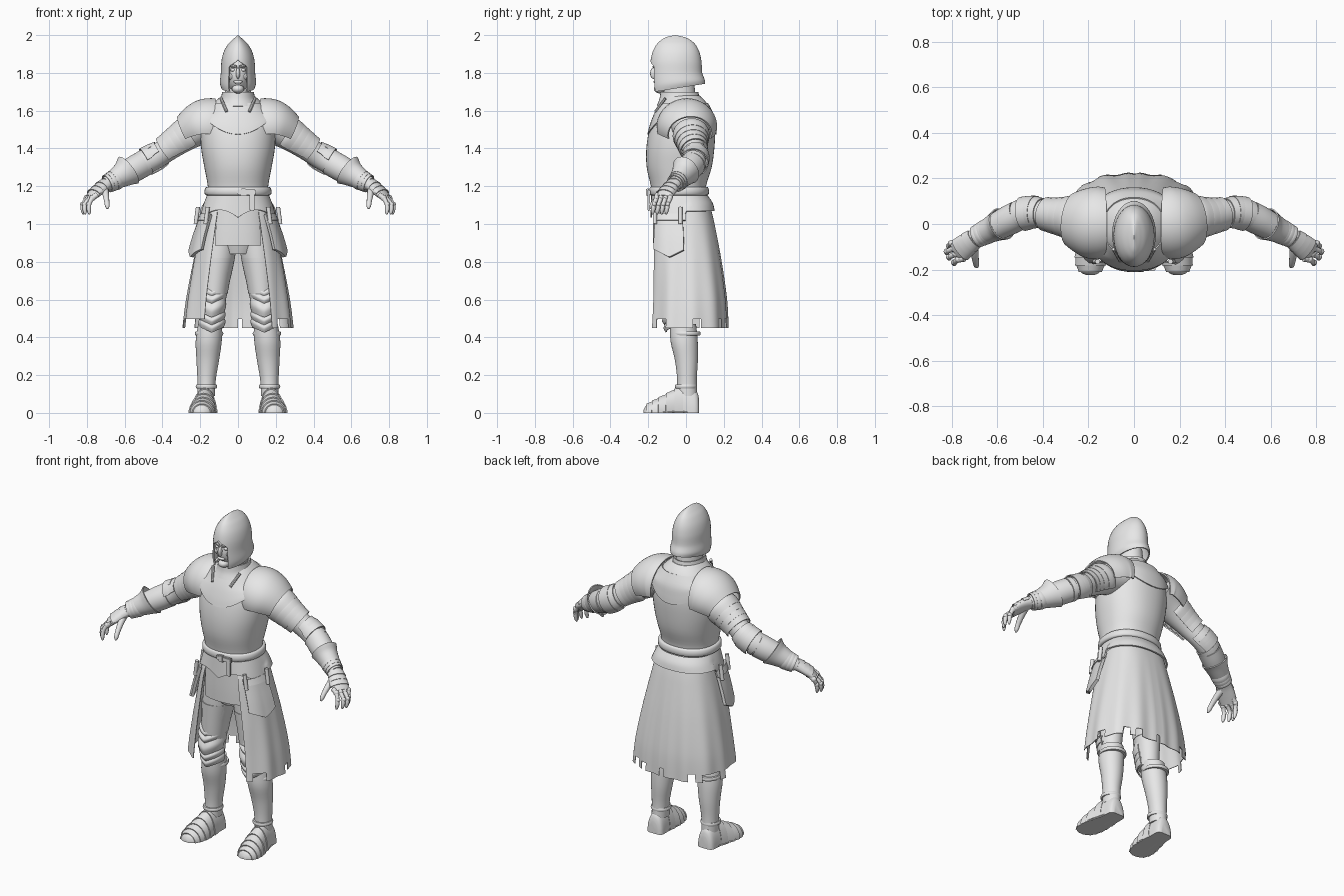
import bpy, bmesh, random
from math import sin, cos, pi, radians, atan2, floor
from mathutils import Vector

cube = bpy.data.objects.get("Cube")
if cube:
    bpy.data.objects.remove(cube)

steel = bpy.data.materials.new("light_grey")
steel.use_nodes = True
steel.diffuse_color = (0.8, 0.8, 0.8, 1)
steel.node_tree.nodes["Principled BSDF"].inputs["Base Color"].default_value = (0.8, 0.8, 0.8, 1)
parts = []
UP = Vector((0, 0, 1))


def finish(name, bm, mirror, thick=0):
    mesh = bpy.data.meshes.new(name)
    bm.to_mesh(mesh)
    bm.free()
    mesh.materials.append(steel)
    obj = bpy.data.objects.new(name, mesh)
    bpy.context.scene.collection.objects.link(obj)
    if thick:
        mod = obj.modifiers.new("thickness", "SOLIDIFY")
        mod.thickness, mod.offset = thick, -1
    if mirror:
        obj.modifiers.new("mirror", "MIRROR")
    parts.append(obj)
    return obj


def spline(pts, k):
    out = []
    for i in range(len(pts) - 1):
        p0, p1, p2, p3 = pts[max(i - 1, 0)], pts[i], pts[i + 1], pts[min(i + 2, len(pts) - 1)]
        for s in range(k):
            t = s / k
            out.append([0.5 * (2 * b + (c - a) * t + (2 * a - 5 * b + 4 * c - d) * t * t
                               + (3 * b - a - 3 * c + d) * t ** 3)
                        for a, b, c, d in zip(p0, p1, p2, p3)])
    return out + [list(pts[-1])]


def loft(name, pts, n=32, k=4, axis=None, arc=None, gap=None, power=2, thick=0,
         warp=None, drop=None, mirror=False):
    """Skin elliptical sections (x, y, z, radius a, radius b); arcs and front gaps stay open."""
    secs = spline(pts, k)
    centres = [Vector(s[:3]) for s in secs]
    way = axis or (centres[-1] - centres[0]).normalized()
    ref = Vector((0, 1, 0)) if abs(way.z) > 0.85 else UP
    closed = not (arc or gap)
    bm = bmesh.new()
    rows = []
    for i, s in enumerate(secs):
        t = axis or (centres[min(i + 1, len(secs) - 1)] - centres[max(i - 1, 0)]).normalized()
        a = ref.cross(t).normalized()
        b = t.cross(a)
        lo, hi = arc or (0, 360)
        if gap:
            g = gap(s[2])
            lo, hi = g - 90, 270 - g
        row = []
        for j in range(n if closed else n + 1):
            w = radians(lo + (hi - lo) * j / n)
            c, d = [abs(f(w)) ** (2 / power) * (1 if f(w) > 0 else -1) for f in (cos, sin)]
            co = centres[i] + a * c * s[3] + b * d * s[4]
            if warp:
                warp(co)
            row.append(bm.verts.new(co))
        rows.append(row)
    for r, q in zip(rows, rows[1:]):
        for j in range(n):
            h = (j + 1) % len(r)
            bm.faces.new((r[j], r[h], q[h], q[j]))
    if closed and not thick:
        bm.faces.new(rows[0][::-1])
        bm.faces.new(rows[-1])
    if drop:
        gone = [f for f in bm.faces if drop(f.calc_center_median())]
        bmesh.ops.delete(bm, geom=gone, context="FACES")
    bmesh.ops.remove_doubles(bm, verts=bm.verts, dist=0.0002)
    return finish(name, bm, mirror, thick)


def body(name, rings, **kw):
    """Upright loft from rings of (z, half width, centre y, half depth)."""
    return loft(name, [(0, y, z, rx, ry) for z, rx, y, ry in rings], axis=UP, **kw)


def blob(name, at, size, mirror=False):
    bm = bmesh.new()
    bmesh.ops.create_uvsphere(bm, u_segments=20, v_segments=12, radius=1)
    for v in bm.verts:
        v.co = Vector(at) + Vector(p * q for p, q in zip(v.co, size))
    return finish(name, bm, mirror)


def box(name, at, size, mirror=False):
    bm = bmesh.new()
    bmesh.ops.create_cube(bm, size=1)
    for v in bm.verts:
        v.co = Vector(at) + Vector(p * q for p, q in zip(v.co, size))
    bmesh.ops.bevel(bm, geom=bm.edges[:], offset=min(size) * 0.25, segments=2, affect="EDGES")
    return finish(name, bm, mirror)


# Cuirass, chest plate edge, neck and collar
body("cuirass", [(1.13, .162, -.035, .143), (1.2, .16, -.04, .146), (1.3, .178, -.036, .172),
                 (1.4, .195, -.03, .18), (1.5, .198, -.02, .174), (1.58, .18, -.012, .152),
                 (1.64, .13, -.012, .122), (1.68, .085, -.02, .092)], n=48, power=2.2)


def sweep_edge(co):
    co.z += max(0, 1.6 - co.z) / .12 * 2.6 * co.x ** 2


body("upper_chest_plate", [(1.475, .205, -.022, .183), (1.52, .202, -.018, .175),
                           (1.58, .187, -.012, .159), (1.64, .137, -.012, .129)],
     n=48, power=2.2, thick=.006, warp=sweep_edge)
body("neck", [(1.6, .08, -.035, .09), (1.68, .07, -.035, .085), (1.78, .065, -.04, .08)])
body("collar", [(1.625, .12, -.03, .125), (1.66, .093, -.033, .108), (1.7, .084, -.035, .1)], thick=.008)
loft("collar_strap", [(.09, -.11, 1.665, .008, .008), (.06, -.162, 1.595, .008, .008)],
     n=8, mirror=True)


# Helmet, open over the face, with the rim lower in front
def tilt_rim(co):
    co.z += max(0, 1.8 - co.z) * 2 * (co.y + .04)


body("helmet", [(1.72, .088, -.042, .143), (1.75, .096, -.045, .144), (1.8, .091, -.052, .138),
                (1.86, .088, -.053, .135), (1.91, .076, -.053, .124), (1.95, .054, -.053, .103),
                (1.975, .03, -.054, .076), (1.99, .012, -.056, .046), (2, .0001, -.058, .0001)],
     n=64, k=6, gap=lambda z: 32 * min(1, max(0, (1.865 - z) / .03)), thick=.008, warp=tilt_rim)
blob("face", (0, -.075, 1.79), (.066, .095, .1))
blob("chin", (0, -.135, 1.715), (.032, .035, .024))
blob("nose", (0, -.17, 1.798), (.011, .02, .03))
blob("lips", (0, -.16, 1.752), (.025, .012, .009))
blob("eye", (.027, -.155, 1.815), (.014, .01, .008), True)
blob("cheek", (.037, -.138, 1.782), (.02, .02, .02), True)
loft("brow", [(.008, -.17, 1.832, .008, .008), (.045, -.155, 1.84, .008, .008)], n=8, mirror=True)

# Belt with buckle and hanging end
body("belt", [(1.152, .168, -.037, .15), (1.16, .177, -.037, .158), (1.188, .175, -.037, .157),
              (1.196, .165, -.037, .15)], n=48, power=2.2, k=2)
box("buckle", (.045, -.197, 1.168), (.1, .018, .028))
box("buckle_loop", (.03, -.203, 1.168), (.03, .016, .042))
box("belt_end", (.075, -.197, 1.12), (.026, .014, .1))


# Waist plates with a scalloped edge
def scallop(co):
    low = max(0, 1.15 - co.z) / .1
    co.z += low * (.04 * sin(min(1, abs(co.x) / .2) * pi) - .015 if co.y < 0 else .02)


body("waist_plates", [(1.05, .203, -.018, .17), (1.1, .185, -.022, .164), (1.15, .165, -.034, .15)],
     n=64, power=2.3, thick=.008, warp=scallop)
body("hips", [(.84, .1, -.01, .1), (.92, .15, -.01, .125), (1.02, .165, -.015, .14), (1.13, .16, -.03, .14)])
body("front_cloth", [(.885, .185, -.015, .158), (.97, .18, -.017, .158), (1.08, .17, -.02, .155)],
     arc=(233, 307), power=2.4, thick=.005)

# Long skirt, open in front, with folds and a ragged hem
random.seed(4)
torn = [random.random() < .45 for i in range(48)]


def fold(co):
    drape = max(0, 1.05 - co.z) / .6
    ripple = 1 + .018 * drape * sin(14 * atan2(co.y, abs(co.x)))
    co.x *= ripple
    co.y *= ripple


def is_torn(c):
    return c.z < .49 and torn[floor((atan2(c.y, c.x) + pi) / (2 * pi) * 47.9)]


body("skirt", [(.45, .29, .01, .212), (.6, .272, .01, .205), (.8, .236, -.002, .19),
               (1, .193, -.017, .168), (1.08, .175, -.018, .15)], n=144, k=10, power=2.6,
     gap=lambda z: 32, thick=.004, warp=fold, drop=is_torn)


# Side pouches with pointed flaps and hanging pegs
def point_flap(co):
    co.z -= max(0, 1.05 - co.z) / .2 * .05 * max(0, 1 - abs(co.y + .09) / .09)


body("side_pouch", [(.87, .262, -.012, .205), (.95, .238, -.014, .198), (1.05, .2, -.018, .185)],
     arc=(-47, 0), n=16, power=2.6, thick=.018, warp=point_flap, mirror=True)
body("pouch_flap_edge", [(1.02, .215, -.018, .192), (1.055, .2, -.018, .185)],
     arc=(-48, 2), n=16, power=2.6, thick=.01, mirror=True)
for x, y in ((.16, -.165), (.212, -.03)):
    loft("pouch_peg", [(x + .012, y, 1, .011, .011), (x, y, 1.09, .011, .011)], n=12, mirror=True)

# Legs
loft("thigh", [(.135, -.035, .45, .055, .06), (.13, -.04, .6, .066, .075),
               (.108, -.03, .8, .088, .097), (.088, -.02, .98, .095, .105)], axis=UP, mirror=True)
loft("thigh_plate", [(.126, -.04, .63, .071, .082), (.117, -.035, .73, .08, .092),
                     (.108, -.03, .82, .092, .101)], axis=UP, arc=(150, 390), thick=.005, mirror=True)
loft("shin", [(.168, .005, .09, .046, .054), (.166, .005, .18, .049, .052), (.16, .002, .28, .06, .061),
              (.155, -.01, .38, .069, .072), (.147, -.015, .47, .064, .068)], axis=UP, mirror=True)


def chevron(co):
    co.z += .45 * abs(co.x - .138) - .02


for z, h, r, y in ((.63, .045, .074, -.04), (.595, .045, .077, -.045), (.525, .075, .076, -.05),
                   (.485, .045, .073, -.042), (.445, .05, .072, -.035)):
    loft("knee_plate", [(.14, y, z, r - .007, r), (.138, y, z + h / 2, r, r + .012),
                        (.136, y, z + h, r - .009, r - .002)],
         axis=UP, arc=(175, 365), thick=.006, warp=chevron, mirror=True)
for z, x, r in ((.13, .167, .053), (.41, .153, .072)):
    loft("shin_band", [(x, .0, z, r, r + .003), (x, .0, z + .01, r + .004, r + .006),
                       (x, .0, z + .02, r, r + .003)], axis=UP, k=2, mirror=True)


# Armoured shoes
def flat_sole(co):
    co.z = max(co.z, 0)


foot = [(.17, .07, 0, .03, .07), (.17, .055, 0, .05, .115), (.172, .0, 0, .054, .14),
        (.177, -.06, 0, .059, .122), (.184, -.12, 0, .068, .088), (.19, -.17, 0, .064, .064),
        (.192, -.21, 0, .044, .04), (.192, -.225, 0, .015, .014)]
loft("shoe", foot, axis=Vector((0, -1, 0)), warp=flat_sole, mirror=True)
along = spline(foot, 4)
for i in range(9, 22, 3):
    (x, y, z, a, b), (u, v, w, c, d) = along[i], along[i + 3]
    loft("shoe_plate", [(x, y, 0, a + .002, b + .002), (u, v, 0, c + .007, d + .008)], k=1,
         axis=Vector((0, -1, 0)), arc=(0, 180), thick=.006, mirror=True)
loft("shoe_sole", [(.17, .066, .006, .036, .007), (.174, 0, .006, .055, .007), (.184, -.12, .006, .071, .007),
                   (.192, -.215, .006, .036, .007)], axis=Vector((0, -1, 0)), mirror=True, warp=flat_sole)

# Arms
arm = [(.15, .02, 1.53, .11, .1), (.24, .025, 1.485, .083, .082), (.34, .035, 1.42, .063, .068),
       (.43, .05, 1.358, .058, .063), (.5, .04, 1.32, .06, .064), (.58, 0, 1.275, .055, .058),
       (.65, -.035, 1.235, .045, .047), (.7, -.06, 1.21, .038, .038)]
loft("arm", arm, mirror=True)
along = spline(arm, 10)


def arm_band(name, i, j, grow_in, grow_out, arc=None):
    """Plate hugging the arm between two stations, swollen at each end."""
    mid = (i + j) // 2
    swell = {i: grow_in, mid: max(grow_in, grow_out), j: grow_out}
    loft(name, [along[s][:3] + [along[s][3] + g, along[s][4] + g] for s, g in swell.items()],
         arc=arc, thick=.006, mirror=True)


loft("shoulder_plate", [(.125, .005, 1.515, .155, .15), (.17, .005, 1.515, .16, .148),
                        (.22, .012, 1.5, .148, .132), (.275, .02, 1.475, .118, .105)],
     arc=(-15, 195), thick=.008, mirror=True)
for s in range(4):
    arm_band("shoulder_lame", 11 + s * 3, 16 + s * 3, .014, .022 - s * .002, (-45, 225))
arm_band("elbow_plate", 27, 38, .008, .016, (-70, 170))
arm_band("elbow_cup", 30, 36, .016, .014, (-60, 130))
arm_band("elbow_strap", 38, 41, .006, .006)
arm_band("forearm_plate", 41, 52, .006, .008)
loft("gauntlet_cuff", [(.58, .0, 1.285, .073, .088), (.61, -.015, 1.262, .062, .068),
                       (.66, -.04, 1.232, .051, .052)], thick=.006, mirror=True)
for i in (58, 61, 64):
    arm_band("wrist_band", i, i + 4, .006, .01)

# Hands
loft("palm", [(.69, -.055, 1.215, .038, .034), (.715, -.075, 1.198, .045, .03),
              (.75, -.1, 1.17, .051, .026), (.78, -.12, 1.14, .045, .018)], n=24, mirror=True)
for s in range(3):
    loft("hand_plate", [(.7 + s * .02, -.064 - s * .016, 1.21 - s * .016, .045 + s * .003, .034 - s * .002),
                        (.724 + s * .02, -.082 - s * .016, 1.193 - s * .017, .051 + s * .002, .035 - s * .003)],
         arc=(0, 180), n=16, thick=.005, mirror=True)
for f in range(4):
    y = -.08 - f * .024
    x = .79 - f * .01
    tip = (.812, .822, .812, .79)[f]
    loft("finger", [(x - .015, y, 1.155, .014, .014), (x + .012, y - .005, 1.135, .013, .013),
                    (tip - .004, y - .015, 1.11, .011, .011), (tip, y - .02, 1.085, .012, .012),
                    (tip - .002, y - .024, 1.062, .009, .009), (tip - .004, y - .026, 1.05, .003, .003)],
         n=12, mirror=True)
    blob("knuckle_guard", (x + .01, y - .004, 1.138), (.017, .014, .016), True)
    blob("finger_guard", (tip + .001, y - .016, 1.105), (.013, .012, .013), True)
loft("thumb", [(.705, -.09, 1.185, .02, .02), (.7, -.13, 1.155, .017, .017), (.695, -.165, 1.12, .014, .014),
               (.692, -.182, 1.095, .012, .012), (.69, -.19, 1.08, .004, .004)], n=12, mirror=True)

# Apply modifiers, then smooth with sharp plate edges
bpy.ops.object.select_all(action="DESELECT")
for p in parts:
    p.select_set(True)
bpy.context.view_layer.objects.active = parts[0]
bpy.ops.object.convert(target="MESH")
bpy.ops.object.shade_smooth_by_angle(angle=radians(40))
